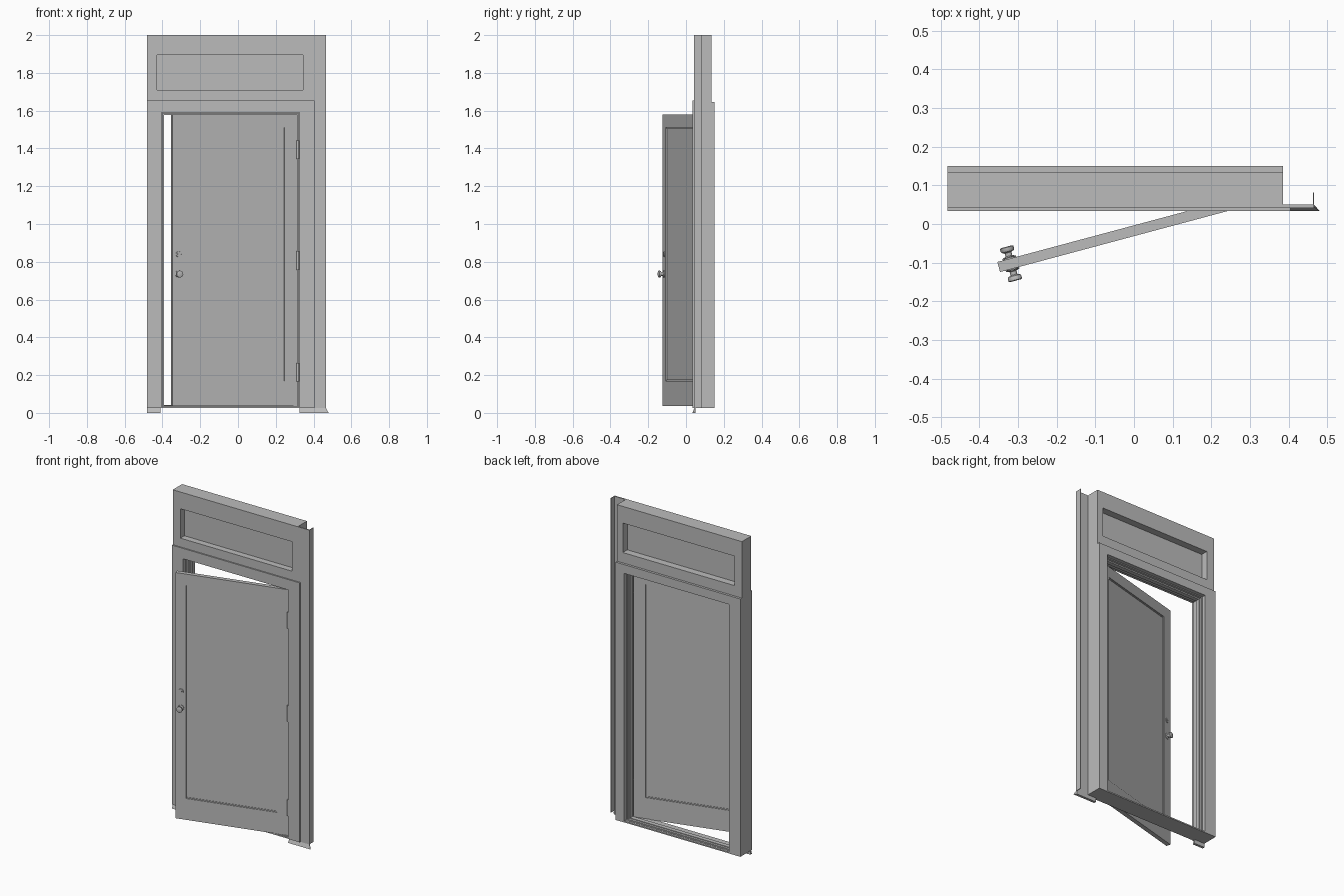
import bpy, bmesh, math
from mathutils import Matrix, Vector

if "Cube" in bpy.data.objects:
    bpy.data.objects.remove(bpy.data.objects["Cube"], do_unlink=True)

grey = bpy.data.materials.new("plain grey")
grey.use_nodes = True
COLOUR = (0.5, 0.5, 0.5, 1)
grey.diffuse_color = COLOUR
grey.node_tree.nodes["Principled BSDF"].inputs["Base Color"].default_value = COLOUR

# Door swing: closed along -x from the hinge, then opened about the pin
SWING = Matrix.Translation((0.315, 0.053, 0)) @ Matrix.Rotation(math.radians(15), 4, "Z")
STILL = Matrix.Identity(4)


def finish(name, bm, place=STILL):
    bmesh.ops.recalc_face_normals(bm, faces=bm.faces)
    mesh = bpy.data.meshes.new(name)
    bm.to_mesh(mesh)
    bm.free()
    mesh.materials.append(grey)
    mesh.transform(place)
    obj = bpy.data.objects.new(name, mesh)
    bpy.context.scene.collection.objects.link(obj)
    return obj


def slab(name, rect, y0, y1, holes=(), place=STILL):
    """Upright board over rect (x0, x1, z0, z1) with rectangular holes."""
    rects = [rect, *holes]
    xs = sorted({min(max(x, rect[0]), rect[1]) for r in rects for x in r[:2]})
    zs = sorted({min(max(z, rect[2]), rect[3]) for r in rects for z in r[2:]})
    bm = bmesh.new()
    grid = {(x, z): bm.verts.new((x, y0, z)) for x in xs for z in zs}
    for xa, xb in zip(xs, xs[1:]):
        for za, zb in zip(zs, zs[1:]):
            mx, mz = (xa + xb) / 2, (za + zb) / 2
            if not any(h[0] < mx < h[1] and h[2] < mz < h[3] for h in holes):
                bm.faces.new([grid[p] for p in ((xa, za), (xb, za), (xb, zb), (xa, zb))])
    bmesh.ops.delete(bm, geom=[v for v in bm.verts if not v.link_faces], context="VERTS")
    out = bmesh.ops.extrude_face_region(bm, geom=bm.faces[:], use_keep_orig=True)
    moved = [g for g in out["geom"] if isinstance(g, bmesh.types.BMVert)]
    bmesh.ops.translate(bm, vec=(0, y1 - y0, 0), verts=moved)
    return finish(name, bm, place)


def inset(rect, d):
    return (rect[0] + d, rect[1] - d, rect[2] + d, rect[3] - d)


def lathe(name, profile, place, steps=20):
    """Turn (radius, height) points about local z."""
    bm = bmesh.new()
    verts = [bm.verts.new((r, 0, h)) for r, h in profile]
    edges = [bm.edges.new(pair) for pair in zip(verts, verts[1:])]
    bmesh.ops.spin(bm, geom=verts + edges, cent=(0, 0, 0), axis=(0, 0, 1),
                   angle=math.tau, steps=steps)
    bmesh.ops.remove_doubles(bm, verts=bm.verts, dist=0.0001)
    obj = finish(name, bm, place)
    bpy.ops.object.select_all(action="DESELECT")
    obj.select_set(True)
    bpy.context.view_layer.objects.active = obj
    bpy.ops.object.shade_smooth_by_angle(angle=math.radians(35))
    return obj


# Wall block with door opening and transom opening
LEFT, BACK_RIGHT, BASE = -0.483, 0.385, 0.025
opening = (-0.405, 0.325, 0.035, 1.59)
transom = (-0.43, 0.345, 1.71, 1.895)
slab("frame_block", (LEFT, BACK_RIGHT, BASE, 2), 0.05, 0.135, [opening, transom])
slab("front_board", (LEFT, 0.466, BASE, 2), 0.042, 0.05, [opening, transom])
slab("transom_panel", transom, 0.082, 0.09)
slab("side_fin", (0.463, 0.466, BASE, 2), 0.05, 0.082)

# Casings on both sides, open at the floor
doorway = (opening[0], opening[1], 0, opening[3])
slab("front_casing", (LEFT, 0.405, BASE, 1.655), 0.034, 0.042, [doorway])
slab("back_casing", (LEFT, BACK_RIGHT, BASE, 1.645), 0.135, 0.15, [doorway])
slab("threshold", (LEFT, BACK_RIGHT, BASE, 0.033), 0.036, 0.149)

# Stepped jamb lining behind the door
for name, step, y0, y1 in (("jamb_lining", 0.006, 0.055, 0.125), ("door_stop", 0.014, 0.083, 0.11)):
    inner = (opening[0] + step, opening[1] - step, opening[2] + step / 2, opening[3] - step)
    slab(name, opening, y0, y1, [inner])

# Flared flashing feet below the front board
for name, x0, x1, flare in (("right_foot", LEFT, -0.41, 0), ("left_foot", 0.325, 0.466, 0.014)):
    bm = bmesh.new()
    rings = []
    for z, front, end in ((0, 0.034, x1 + flare), (BASE, 0.044, x1)):
        rings.append([bm.verts.new(c) for c in
                      ((x0, front, z), (end, front, z), (x1, 0.05, z), (x0, 0.05, z))])
    bm.faces.new(rings[0])
    bm.faces.new(rings[1])
    for i in range(4):
        j = (i + 1) % 4
        bm.faces.new((rings[0][i], rings[0][j], rings[1][j], rings[1][i]))
    finish(name, bm)

# Door leaf with a recessed panel and bead
THICK = 0.027
leaf = (-0.685, 0, 0.036, 1.58)
field = (-0.621, -0.072, 0.17, 1.51)
slab("door_leaf", leaf, 0, THICK, [field], SWING)
slab("door_bead", field, 0.004, THICK - 0.004, [inset(field, 0.006)], SWING)
slab("door_panel", inset(field, 0.006), 0.007, THICK - 0.007, place=SWING)

# Knobs and lock on both faces
knob = [(0, 0), (0.018, 0), (0.018, 0.004), (0.009, 0.007), (0.009, 0.016),
        (0.016, 0.019), (0.018, 0.023), (0.018, 0.03), (0.014, 0.032), (0, 0.032)]
lock = [(0, 0), (0.015, 0), (0.014, 0.003), (0.006, 0.003), (0.006, 0.005), (0, 0.005)]
for side, y, turn in (("front", 0, 90), ("back", THICK, -90)):
    for name, profile, z in (("knob", knob, 0.735), ("lock", lock, 0.84)):
        place = SWING @ Matrix.Translation((-0.652, y, z)) @ Matrix.Rotation(math.radians(turn), 4, "X")
        lathe(f"{side}_{name}", profile, place)

# Hinges: barrel and leaf plate
for name, z in (("lower", 0.215), ("middle", 0.807), ("upper", 1.393)):
    barrel = [(0, -0.05), (0.007, -0.05), (0.007, 0.05), (0, 0.05)]
    lathe(f"{name}_hinge_barrel", barrel, Matrix.Translation((0.317, 0.046, z)), 12)
    slab(f"{name}_hinge_plate", (0.316, 0.319, z - 0.05, z + 0.05), 0.046, 0.08)
